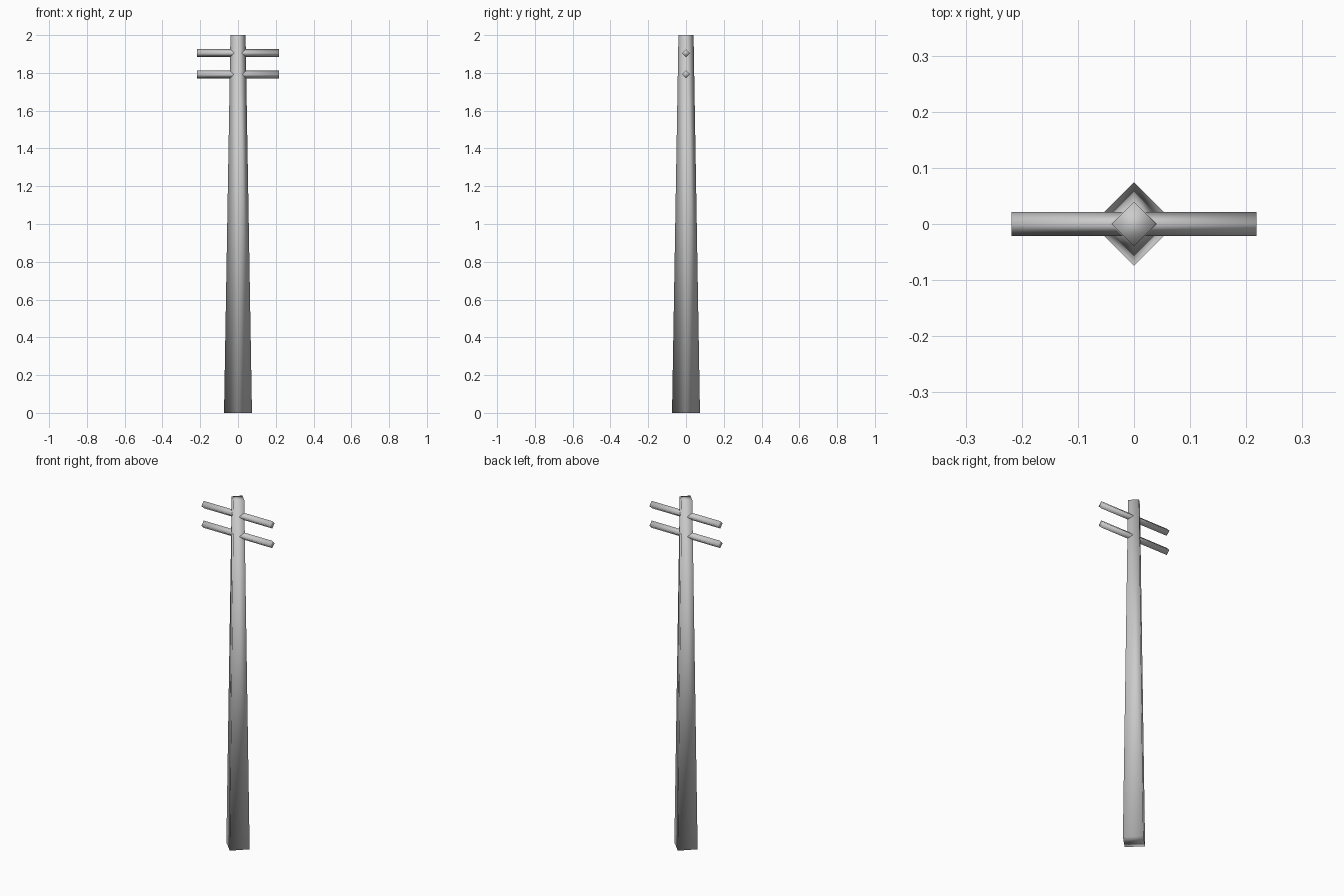
import bpy
from math import pi

cube = bpy.data.objects.get("Cube")
if cube:
    bpy.data.objects.remove(cube, do_unlink=True)

grey = bpy.data.materials.new("pole grey")
grey.use_nodes = True
grey.diffuse_color = (0.6, 0.6, 0.6, 1)
grey.node_tree.nodes["Principled BSDF"].inputs["Base Color"].default_value = grey.diffuse_color


def four_sided_bar(name, r1, r2, length, location, rotation=(0, 0, 0)):
    """Smooth-shaded four-sided bar with its corners on the axes."""
    bpy.ops.mesh.primitive_cone_add(vertices=4, radius1=r1, radius2=r2, depth=length,
                                    location=location, rotation=rotation)
    bar = bpy.context.object
    bar.name = name
    bar.data.materials.append(grey)
    bpy.ops.object.shade_smooth()
    return bar


# Tapered upright
four_sided_bar("pole", 0.074, 0.04, 2.0, (0, 0, 1))

# Two crossarms running through the pole near its top
for name, height in (("upper_crossarm", 1.905), ("lower_crossarm", 1.792)):
    four_sided_bar(name, 0.021, 0.021, 0.436, (0, 0, height), (0, pi / 2, 0))
